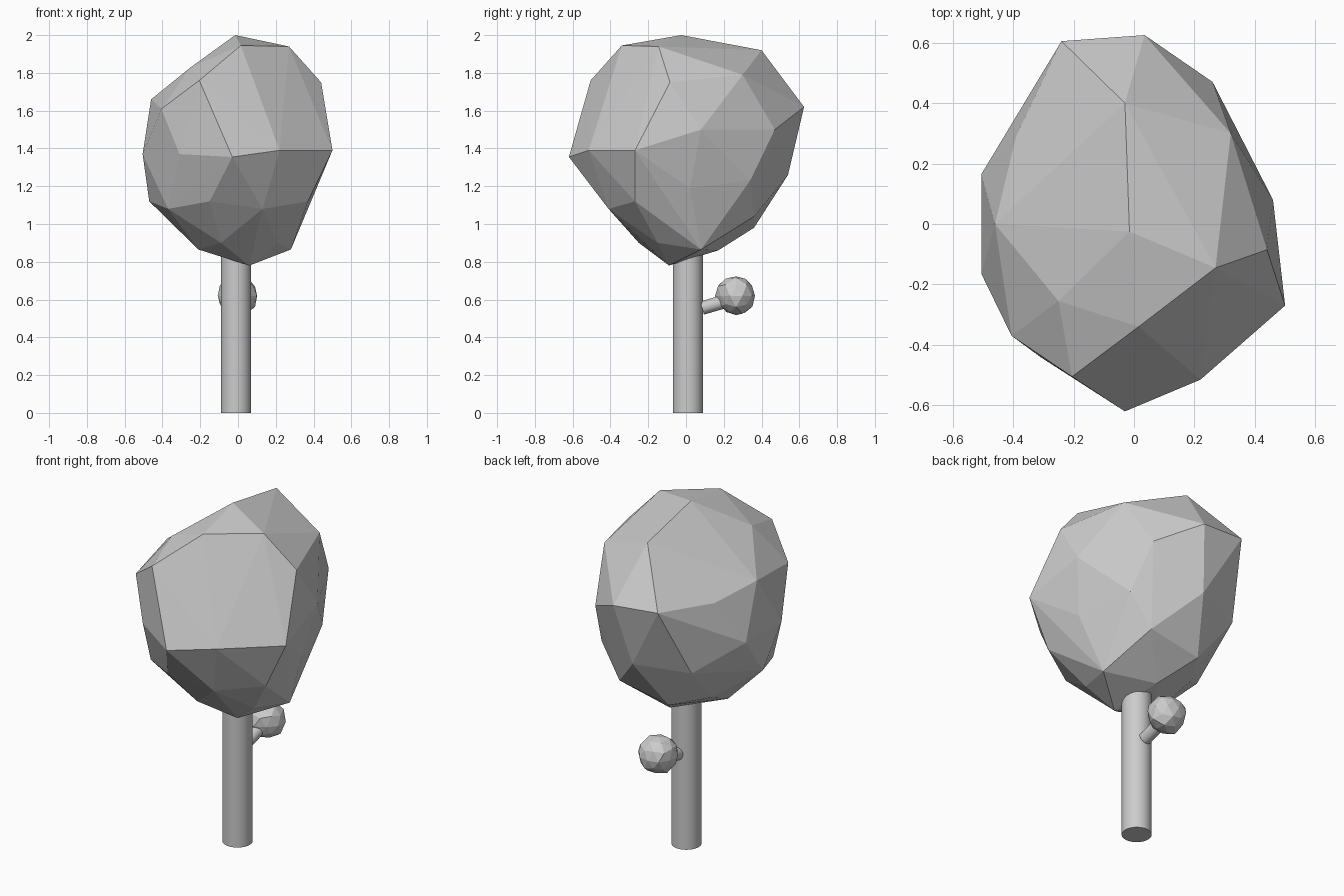
import bpy, bmesh, random
from mathutils import Vector

if "Cube" in bpy.data.objects:
    bpy.data.objects.remove(bpy.data.objects["Cube"])

random.seed(4)


def add_object(name, bm):
    mesh = bpy.data.meshes.new(name)
    bm.to_mesh(mesh)
    bm.free()
    ob = bpy.data.objects.new(name, mesh)
    bpy.context.collection.objects.link(ob)
    return ob


def rod(name, start, end, radius):
    """Round bar between two points, smooth sides and sharp caps."""
    a, b = Vector(start), Vector(end)
    bpy.ops.mesh.primitive_cylinder_add(vertices=32, radius=radius,
                                        depth=(b - a).length, location=(a + b) / 2)
    ob = bpy.context.object
    ob.name = name
    ob.rotation_euler = (b - a).to_track_quat('Z', 'Y').to_euler()
    bpy.ops.object.shade_smooth_by_angle()


# Trunk and side branch
rod("trunk", (-0.01, 0.01, 0), (-0.01, 0.01, 0.95), 0.08)
rod("branch", (-0.005, 0.085, 0.555), (-0.005, 0.24, 0.60), 0.036)

# Faceted main crown: hull around its corner points
crown_points = [
    # top
    (-.015, -.025, 2.0), (.015, -.34, 1.945), (.27, -.145, 1.94), (-.03, .4, 1.92),
    (-.25, -.255, 1.83), (-.225, .185, 1.80), (.32, .30, 1.79),
    # upper ring
    (-.205, -.505, 1.76), (-.405, -.37, 1.61), (.44, -.085, 1.75), (-.46, 0, 1.66),
    (-.39, .29, 1.62), (-.24, .605, 1.64), (.035, .625, 1.62),
    # middle ring
    (-.03, -.62, 1.355), (.22, -.515, 1.39), (.5, -.27, 1.39), (.46, .08, 1.5),
    (.26, .47, 1.5), (-.505, -.165, 1.37), (-.505, .165, 1.37), (-.31, -.44, 1.37),
    # lower ring
    (-.15, -.44, 1.12), (.13, -.41, 1.08), (.37, -.27, 1.12), (.40, .02, 1.19),
    (.31, .34, 1.23), (-.03, .54, 1.26), (-.33, .42, 1.24), (-.47, -.04, 1.12),
    (-.37, -.28, 1.08),
    # underside
    (.18, .36, 1.04), (-.14, .36, .98), (-.27, .15, .98), (.28, .08, .865),
    (.21, -.15, .9), (.06, -.09, .78), (-.09, -.25, .9), (-.21, -.09, .865),
    (-.015, .17, .86),
]
bm = bmesh.new()
for p in crown_points:
    bm.verts.new(p)
hull = bmesh.ops.convex_hull(bm, input=bm.verts)
loose = [v for v in bm.verts if not v.link_faces]
bmesh.ops.delete(bm, geom=loose, context='VERTS')
bmesh.ops.recalc_face_normals(bm, faces=bm.faces)
add_object("main_crown", bm)

# Small faceted leaf ball at the end of the branch
bm = bmesh.new()
bmesh.ops.create_icosphere(bm, subdivisions=2, radius=0.106)
for v in bm.verts:
    v.co *= random.uniform(0.93, 1.07)
    v.co += Vector((-0.005, 0.265, 0.62))
bmesh.ops.recalc_face_normals(bm, faces=bm.faces)
add_object("small_crown", bm)
